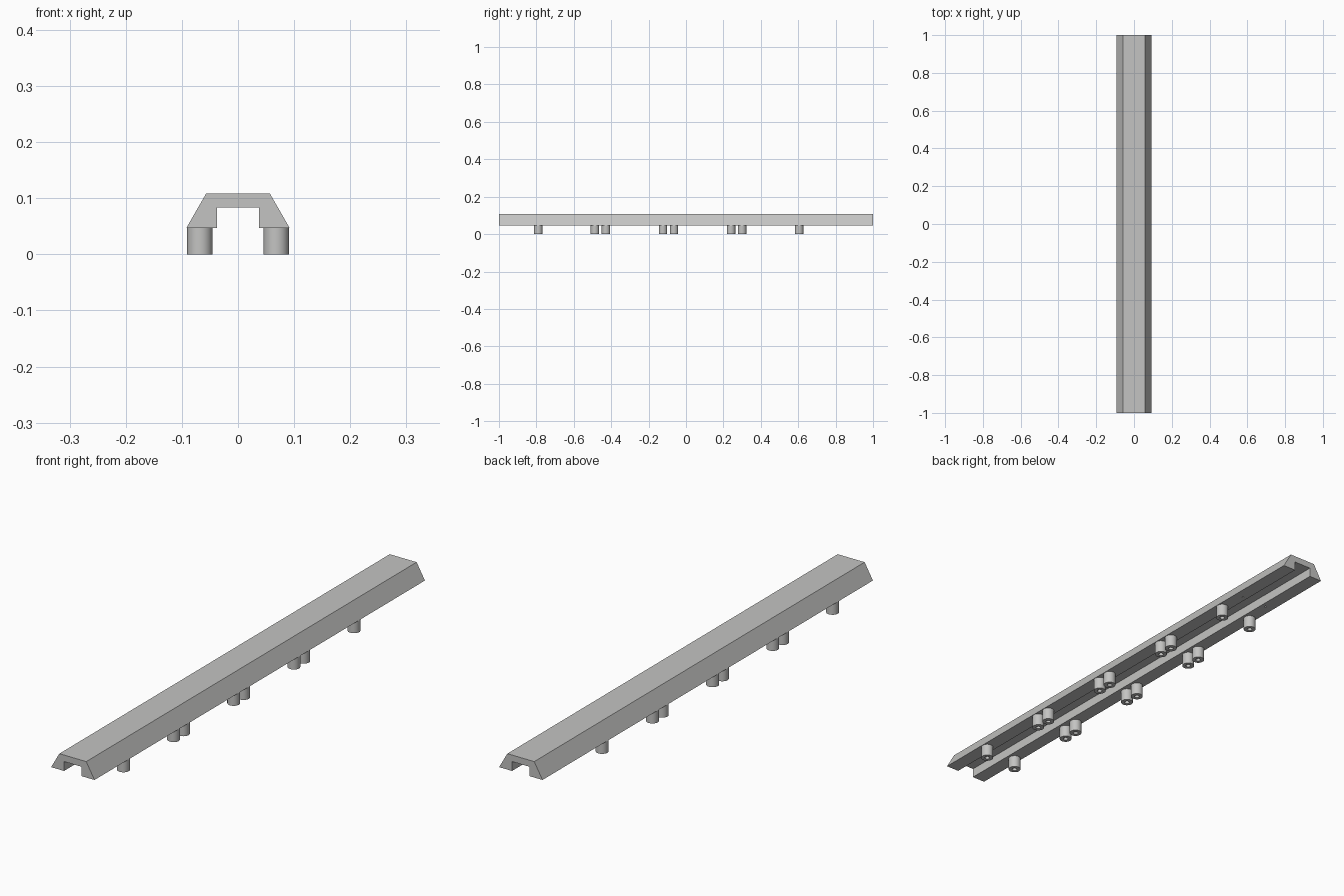
import bpy, bmesh, math
from mathutils import Matrix, Vector

default = bpy.data.objects.get("Cube")
if default:
    bpy.data.objects.remove(default, do_unlink=True)

grey = bpy.data.materials.new("light grey")
grey.use_nodes = True
colour = (0.55, 0.55, 0.54, 1)
grey.diffuse_color = colour
grey.node_tree.nodes["Principled BSDF"].inputs["Base Color"].default_value = colour

BASE_Z = 0.047      # underside of the rail
PEG_X = 0.068
PEG_RADIUS = 0.0225


def make_object(name, bm):
    bmesh.ops.recalc_face_normals(bm, faces=bm.faces)
    mesh = bpy.data.meshes.new(name)
    bm.to_mesh(mesh)
    bm.free()
    mesh.materials.append(grey)
    obj = bpy.data.objects.new(name, mesh)
    bpy.context.collection.objects.link(obj)
    return obj


def activate(obj):
    bpy.ops.object.select_all(action='DESELECT')
    obj.select_set(True)
    bpy.context.view_layer.objects.active = obj


# Channel rail: half profile mirrored, then extruded along its length
half = [(0.057, 0.108), (0.092, BASE_Z), (0.037, BASE_Z), (0.037, 0.083)]
outline = half + [(-x, z) for x, z in reversed(half)]
bm = bmesh.new()
end = bm.faces.new([bm.verts.new((x, -1, z)) for x, z in outline])
extruded = bmesh.ops.extrude_face_region(bm, geom=[end])["geom"]
bmesh.ops.translate(bm, vec=(0, 2, 0),
                    verts=[v for v in extruded if isinstance(v, bmesh.types.BMVert)])
rail = make_object("channel_rail", bm)

# Two small blind holes in the underside near the back
bm = bmesh.new()
for side in (-1, 1):
    bmesh.ops.create_cone(bm, cap_ends=True, segments=16, radius1=0.004, radius2=0.004,
                          depth=0.03, matrix=Matrix.Translation((side * 0.056, 0.714, BASE_Z)))
cutter = make_object("pilot_hole_cutter", bm)
cutter.hide_render = True
cut = rail.modifiers.new("pilot_holes", 'BOOLEAN')
cut.operation = 'DIFFERENCE'
cut.solver = 'EXACT'
cut.object = cutter
activate(rail)
bpy.ops.object.modifier_apply(modifier=cut.name)
bpy.data.objects.remove(cutter, do_unlink=True)


# Round peg with a bore in its lower end, turned from a profile
def make_peg(name, x, y):
    profile = [(0, BASE_Z), (PEG_RADIUS, BASE_Z), (PEG_RADIUS, 0),
               (0.009, 0), (0.009, 0.035), (0, 0.035)]
    bm = bmesh.new()
    verts = [bm.verts.new((r, 0, z)) for r, z in profile]
    edges = [bm.edges.new(pair) for pair in zip(verts, verts[1:])]
    bmesh.ops.spin(bm, geom=verts + edges, cent=(0, 0, 0), axis=(0, 0, 1),
                   angle=math.tau, steps=32)
    bmesh.ops.remove_doubles(bm, verts=bm.verts, dist=0.0001)
    peg = make_object(name, bm)
    peg.location = Vector((x, y, 0))
    activate(peg)
    bpy.ops.object.shade_smooth_by_angle(angle=math.radians(30))


# Matching rows of pegs: singles at the ends, pairs between
rows = (-0.79, -0.487, -0.428, -0.123, -0.064, 0.241, 0.30, 0.605)
for side, label in ((1, "left"), (-1, "right")):
    for number, y in enumerate(rows, 1):
        make_peg(f"{label}_peg_{number}", side * PEG_X, y)
